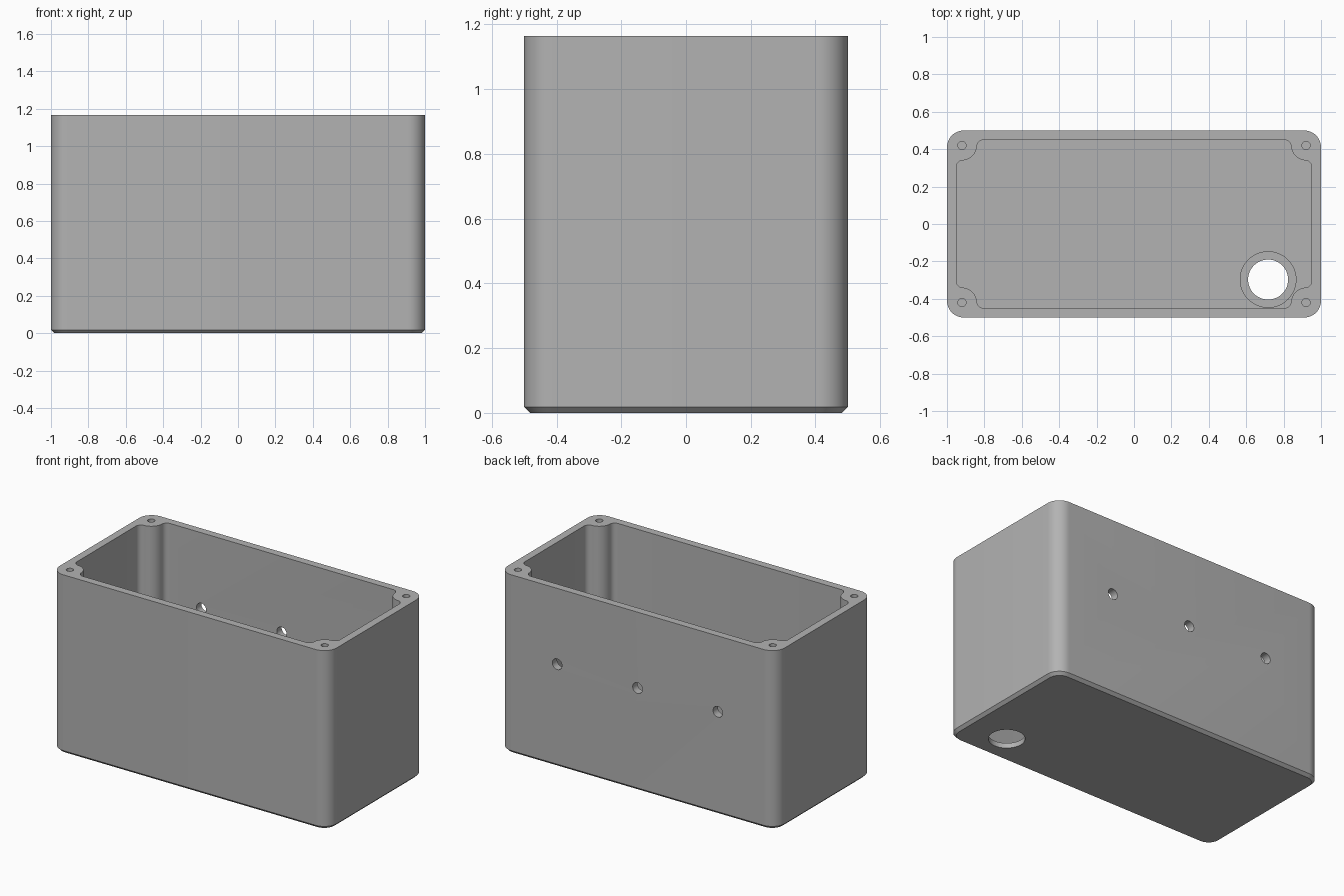
import bpy, bmesh, math
from mathutils import Matrix, Vector

if "Cube" in bpy.data.objects:
    bpy.data.objects.remove(bpy.data.objects["Cube"])

HEIGHT, FLOOR = 1.165, 0.055
HALF_X, HALF_Y, CORNER, CHAMFER = 1.0, 0.5, 0.09, 0.018
IN_X, IN_Y = 0.95, 0.45
POST_X, POST_Y, POST_R = 0.92, 0.42, 0.08
FILLET = 0.035

grey = bpy.data.materials.new("plain_grey")
grey.use_nodes = True
colour = (0.45, 0.45, 0.45, 1)
grey.diffuse_color = colour
grey.node_tree.nodes["Principled BSDF"].inputs["Base Color"].default_value = colour


def arc(cx, cy, r, start, end, steps):
    angles = [math.radians(start + (end - start) * i / steps) for i in range(steps + 1)]
    return [Vector((cx + r * math.cos(a), cy + r * math.sin(a))) for a in angles]


def four_corners(quarter):
    """Mirror the +x +y corner path into a closed counter-clockwise outline."""
    outline = []
    for sx, sy in ((1, 1), (-1, 1), (-1, -1), (1, -1)):
        path = quarter if sx * sy > 0 else quarter[::-1]
        outline += [Vector((p.x * sx, p.y * sy)) for p in path]
    return outline


def rounded_box(inset):
    r = CORNER - inset
    return four_corners(arc(HALF_X - CORNER, HALF_Y - CORNER, r, 0, 90, 12))


def new_object(name, bm):
    bmesh.ops.recalc_face_normals(bm, faces=bm.faces)
    mesh = bpy.data.meshes.new(name)
    bm.to_mesh(mesh)
    bm.free()
    mesh.materials.append(grey)
    obj = bpy.data.objects.new(name, mesh)
    bpy.context.collection.objects.link(obj)
    return obj


def loft(name, layers):
    """Solid through a stack of (outline, z) layers."""
    bm = bmesh.new()
    rings = [[bm.verts.new((p.x, p.y, z)) for p in outline] for outline, z in layers]
    for low, high in zip(rings, rings[1:]):
        for i in range(len(low)):
            j = (i + 1) % len(low)
            bm.faces.new((low[i], low[j], high[j], high[i]))
    bm.faces.new(rings[0][::-1])
    bm.faces.new(rings[-1])
    return new_object(name, bm)


def cylinder(name, centre, radius, depth, sides=32, along_y=False):
    turn = Matrix.Rotation(math.pi / 2, 4, "X") if along_y else Matrix()
    bm = bmesh.new()
    bmesh.ops.create_cone(bm, cap_ends=True, segments=sides, radius1=radius,
                          radius2=radius, depth=depth,
                          matrix=Matrix.Translation(centre) @ turn)
    return new_object(name, bm)


# Outer body with rounded corners and a chamfered base
box = loft("enclosure_box", [(rounded_box(CHAMFER), 0),
                             (rounded_box(0), CHAMFER),
                             (rounded_box(0), HEIGHT)])

# Cavity outline: each corner wraps round a filleted screw post
side_fillet = arc(IN_X - FILLET, POST_Y - POST_R - FILLET, FILLET, 0, 90, 6)
post = arc(POST_X, POST_Y, POST_R, 270, 180, 12)
end_fillet = arc(POST_X - POST_R - FILLET, IN_Y - FILLET, FILLET, 0, 90, 6)
cavity = four_corners(side_fillet + post + end_fillet)
cutters = [loft("cavity_cutter", [(cavity, FLOOR), (cavity, HEIGHT + 0.1)])]

# Screw holes in the posts
for sx in (-1, 1):
    for sy in (-1, 1):
        cutters.append(cylinder("screw_cutter", (sx * POST_X, sy * POST_Y, HEIGHT),
                                0.022, 0.6, 24))

# Cable hole in the floor with a shallow nut recess
cutters.append(cylinder("cable_cutter", (0.717, -0.297, 0), 0.107, 0.3, 48))
cutters.append(cylinder("recess_cutter", (0.717, -0.297, 0.045), 0.149, 0.024, 48))

# Three holes through the back wall
for x in (-0.58, 0, 0.58):
    cutters.append(cylinder("back_hole_cutter", (x, HALF_Y, 0.67), 0.035, 0.3, 32, True))

bpy.ops.object.select_all(action="DESELECT")
box.select_set(True)
bpy.context.view_layer.objects.active = box
for cutter in cutters:
    cutter.hide_render = True
    cut = box.modifiers.new("cut", "BOOLEAN")
    cut.operation, cut.solver, cut.object = "DIFFERENCE", "EXACT", cutter
    bpy.ops.object.modifier_apply(modifier=cut.name)
    bpy.data.objects.remove(cutter)

bpy.ops.object.shade_smooth_by_angle(angle=math.radians(30))
